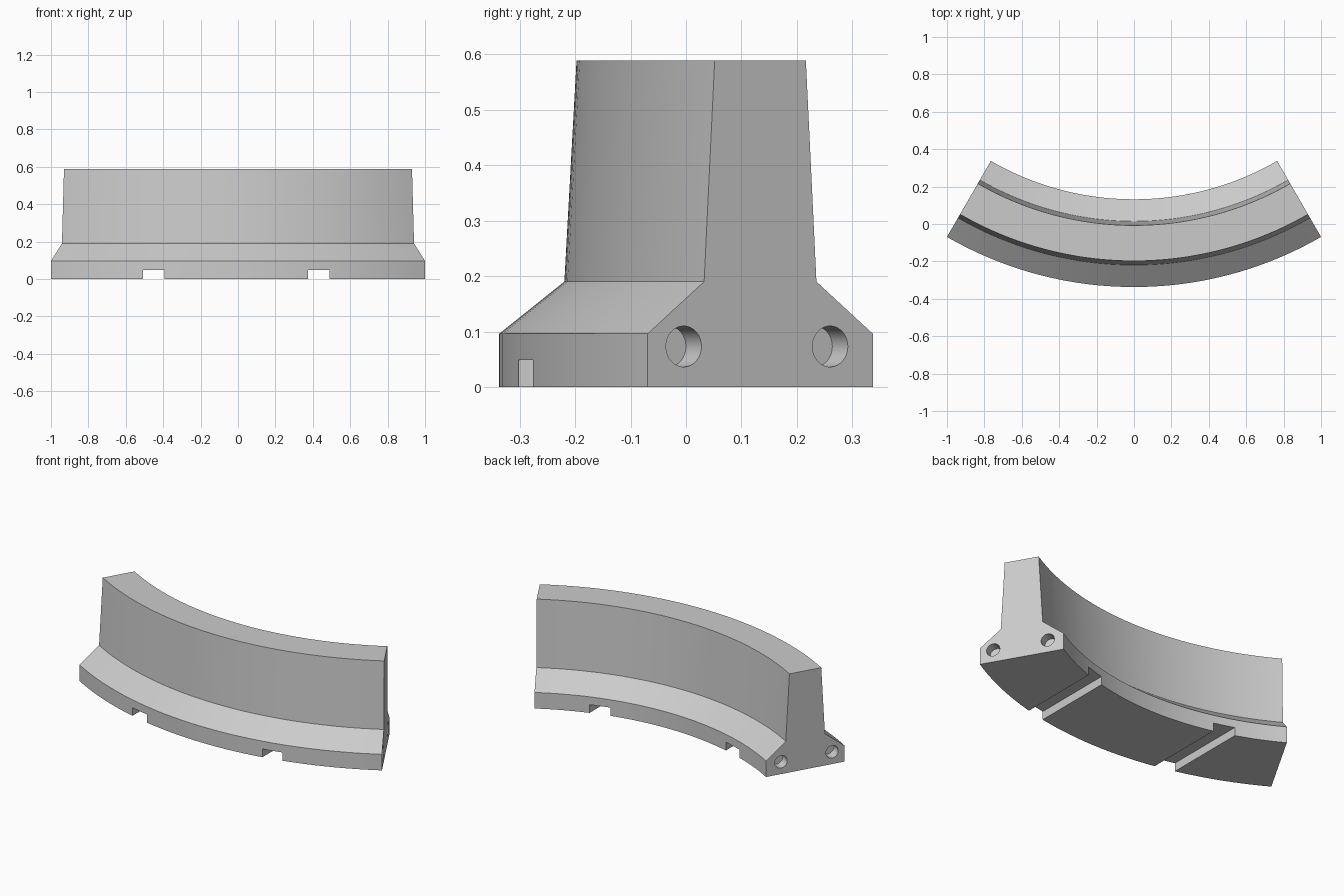
import bpy, bmesh, math
from mathutils import Matrix, Vector

cube = bpy.data.objects.get("Cube")
if cube:
    bpy.data.objects.remove(cube, do_unlink=True)

CENTRE_Y = 1.663      # centre of the curve
MID_R = 1.7655        # radius of the barrier's centreline
HALF_ANGLE = math.radians(30)
SEGMENTS = 40
HOLE_DEPTH = 0.056

concrete = bpy.data.materials.new("grey concrete")
concrete.use_nodes = True
colour = (0.6, 0.6, 0.6, 1)
concrete.diffuse_color = colour
concrete.node_tree.nodes["Principled BSDF"].inputs["Base Color"].default_value = colour


def make_object(name, bm):
    bmesh.ops.recalc_face_normals(bm, faces=bm.faces)
    mesh = bpy.data.meshes.new(name)
    bm.to_mesh(mesh)
    bm.free()
    mesh.materials.append(concrete)
    obj = bpy.data.objects.new(name, mesh)
    bpy.context.collection.objects.link(obj)
    return obj


def on_arc(angle, radius, z):
    return Vector((radius * math.sin(angle), CENTRE_Y - radius * math.cos(angle), z))


# Barrier body: symmetric stepped profile swept along the arc
half = [(0.2345, 0), (0.2345, 0.096), (0.117, 0.19), (0.095, 0.589)]
profile = half + [(-w, z) for w, z in reversed(half)]
bm = bmesh.new()
rings = []
for i in range(SEGMENTS + 1):
    a = HALF_ANGLE * (2 * i / SEGMENTS - 1)
    rings.append([bm.verts.new(on_arc(a, MID_R + w, z)) for w, z in profile])
n = len(profile)
for r0, r1 in zip(rings, rings[1:]):
    for j in range(n):
        k = (j + 1) % n
        bm.faces.new((r0[j], r0[k], r1[k], r1[j]))
bm.faces.new(rings[0])
bm.faces.new(rings[-1])
barrier = make_object("curved_barrier", bm)

# Cutter for the two straight drainage slots under the base
bm = bmesh.new()
for x in (-0.45, 0.431):
    m = Matrix.Translation((x, 0, 0)) @ Matrix.Diagonal((0.116, 2, 0.098, 1))
    bmesh.ops.create_cube(bm, size=1, matrix=m)
slots = make_object("slot_cutter", bm)

# Cutter for the round sockets in both end faces
bm = bmesh.new()
for side in (-1, 1):
    a = side * HALF_ANGLE
    for radius in (1.925, 1.62):
        m = (Matrix.Translation(on_arc(a, radius, 0.073))
             @ Matrix.Rotation(a, 4, 'Z') @ Matrix.Rotation(math.pi / 2, 4, 'Y'))
        bmesh.ops.create_cone(bm, cap_ends=True, segments=32, radius1=0.037,
                              radius2=0.037, depth=2 * HOLE_DEPTH, matrix=m)
sockets = make_object("socket_cutter", bm)

bpy.context.view_layer.objects.active = barrier
barrier.select_set(True)
for cutter in (slots, sockets):
    mod = barrier.modifiers.new(cutter.name, 'BOOLEAN')
    mod.operation = 'DIFFERENCE'
    mod.solver = 'EXACT'
    mod.object = cutter
    bpy.ops.object.modifier_apply(modifier=mod.name)
    bpy.data.objects.remove(cutter, do_unlink=True)

bpy.ops.object.shade_smooth_by_angle(angle=math.radians(25))
